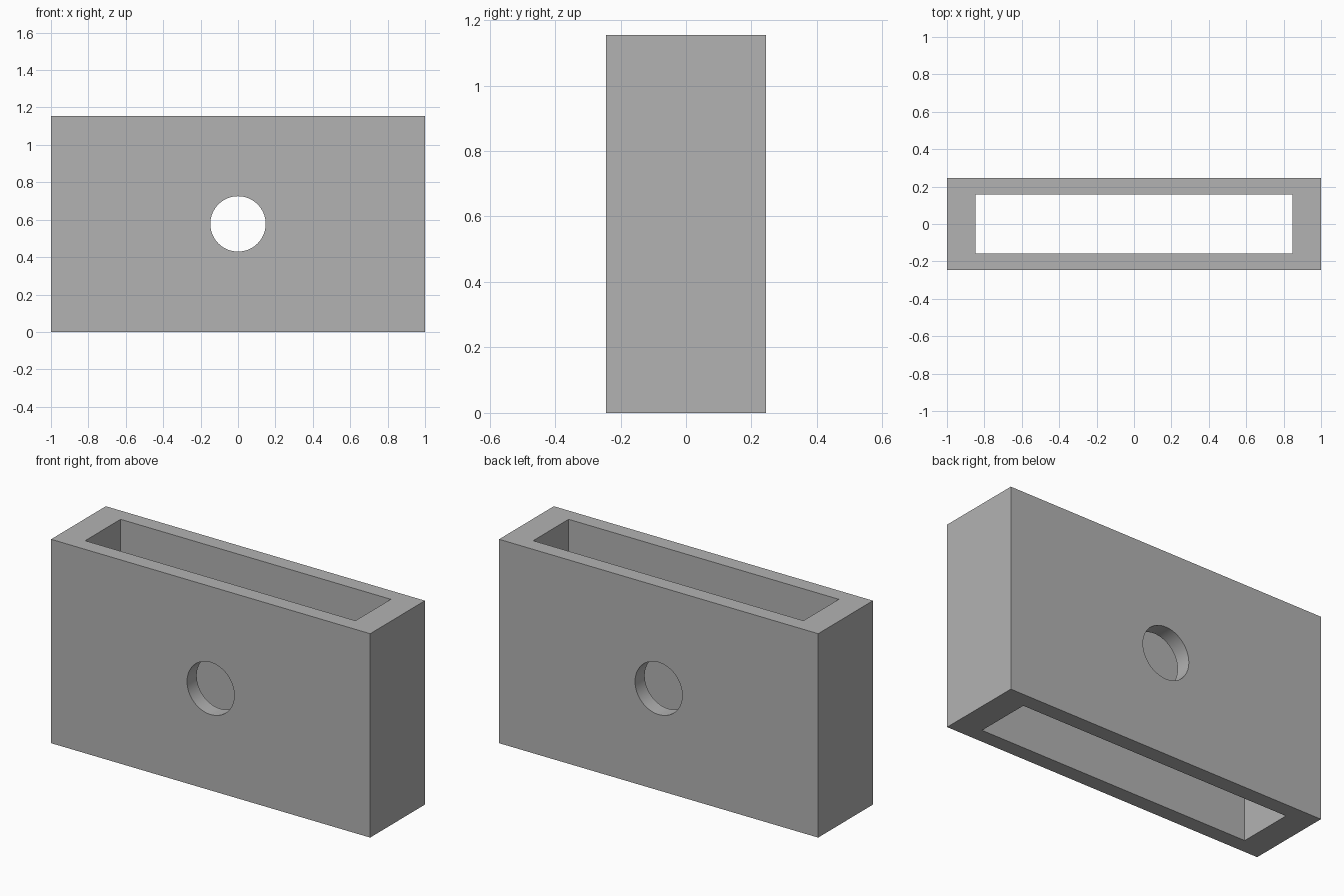
import bpy
import math

cube = bpy.data.objects.get("Cube")
if cube:
    bpy.data.objects.remove(cube, do_unlink=True)

WIDTH, DEPTH, HEIGHT = 2.0, 0.49, 1.155
SLOT_WIDTH, SLOT_DEPTH = 1.694, 0.317
HOLE_RADIUS = 0.148
CENTRE = (0, 0, HEIGHT / 2)

grey = bpy.data.materials.new("plain grey")
grey.use_nodes = True
colour = (0.45, 0.45, 0.45, 1)
grey.diffuse_color = colour
grey.node_tree.nodes["Principled BSDF"].inputs["Base Color"].default_value = colour


def box(name, size):
    bpy.ops.mesh.primitive_cube_add(size=1, location=CENTRE)
    obj = bpy.context.object
    obj.name = name
    obj.scale = size
    bpy.ops.object.transform_apply(location=True, rotation=True, scale=True)
    obj.data.materials.append(grey)
    return obj


def cut(target, cutter):
    cutter.hide_render = True
    mod = target.modifiers.new(cutter.name, "BOOLEAN")
    mod.operation = "DIFFERENCE"
    mod.solver = "EXACT"
    mod.object = cutter
    bpy.ops.object.select_all(action="DESELECT")
    target.select_set(True)
    bpy.context.view_layer.objects.active = target
    bpy.ops.object.modifier_apply(modifier=mod.name)
    bpy.data.objects.remove(cutter, do_unlink=True)


# Rectangular sleeve with a slot from top to bottom
sleeve = box("sleeve", (WIDTH, DEPTH, HEIGHT))
cut(sleeve, box("slot_cutter", (SLOT_WIDTH, SLOT_DEPTH, HEIGHT * 2)))

# Round hole through the front and back walls
bpy.ops.mesh.primitive_cylinder_add(vertices=64, radius=HOLE_RADIUS, depth=DEPTH * 2,
                                    location=CENTRE, rotation=(math.pi / 2, 0, 0))
hole = bpy.context.object
hole.name = "hole_cutter"
hole.data.materials.append(grey)
cut(sleeve, hole)

bpy.ops.object.shade_smooth_by_angle(angle=math.radians(30))
